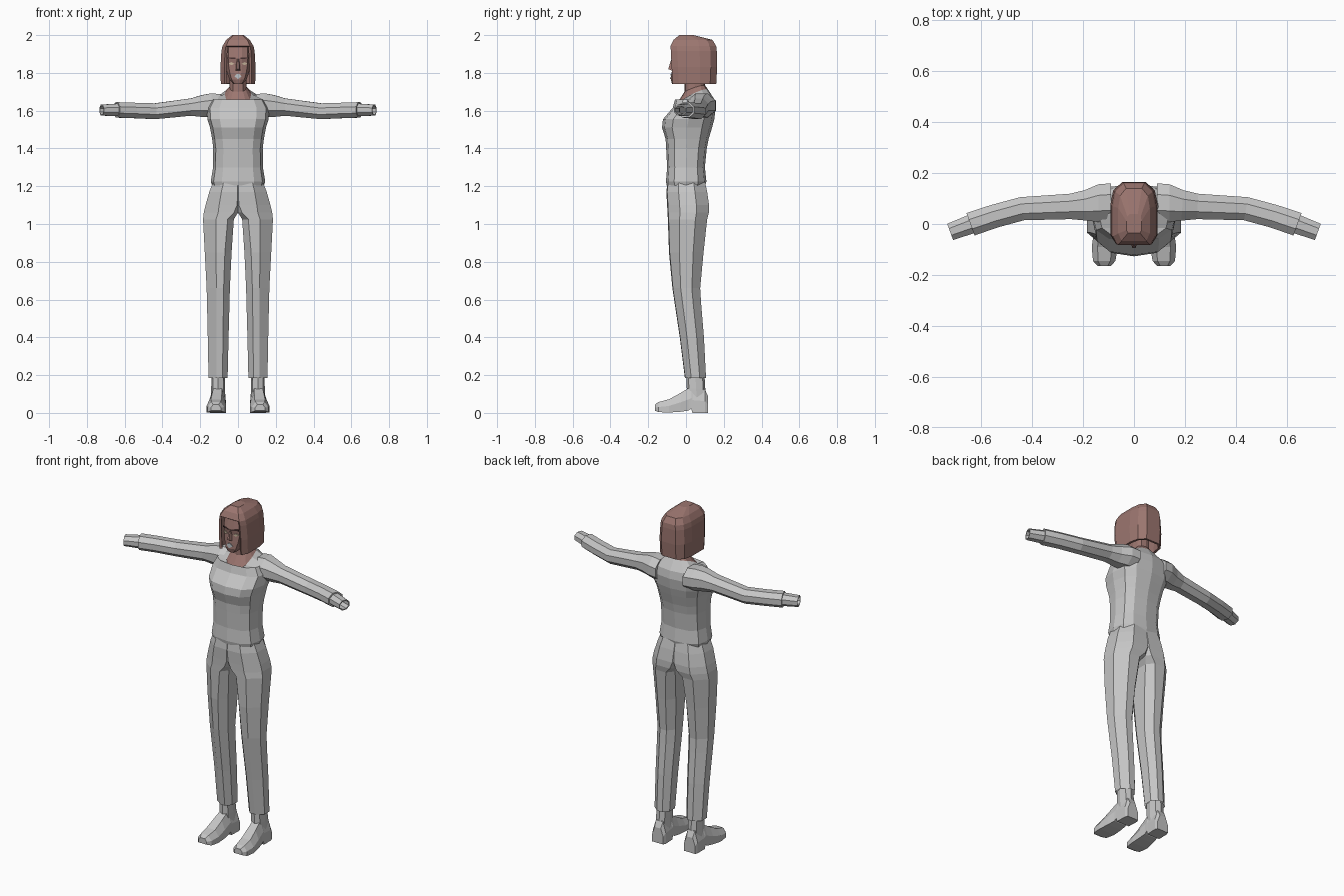
import bpy, bmesh, math
from mathutils import Vector

if "Cube" in bpy.data.objects:
    bpy.data.objects.remove(bpy.data.objects["Cube"])


def material(name, rgb):
    m = bpy.data.materials.new(name)
    m.diffuse_color = (*rgb, 1)
    m.use_nodes = True
    m.node_tree.nodes["Principled BSDF"].inputs["Base Color"].default_value = m.diffuse_color
    return m


GREY = material("cloth grey", (0.56, 0.56, 0.56))
BROWN = material("warm brown", (0.33, 0.18, 0.16))
DARK = material("dark brown", (0.06, 0.03, 0.03))
CREAM = material("eye cream", (0.62, 0.5, 0.36))
PALE = material("lip grey", (0.5, 0.54, 0.56))


def loft(name, rings, mat, cap=(True, True), skip=None, mirror=False):
    """Skin a list of equal-length rings; skip(face centre) removes faces."""
    bm = bmesh.new()
    vs = [[bm.verts.new(p) for p in r] for r in rings]
    n = len(rings[0])
    for a, b in zip(vs, vs[1:]):
        for i in range(n):
            j = (i + 1) % n
            bm.faces.new((a[i], a[j], b[j], b[i]))
    if cap[0]:
        bm.faces.new(vs[0][::-1])
    if cap[1]:
        bm.faces.new(vs[-1])
    bmesh.ops.recalc_face_normals(bm, faces=bm.faces)
    if skip:
        gone = [f for f in bm.faces if skip(f)]
        bmesh.ops.delete(bm, geom=gone, context='FACES')
    me = bpy.data.meshes.new(name)
    bm.to_mesh(me)
    bm.free()
    me.materials.append(mat)
    ob = bpy.data.objects.new(name, me)
    bpy.context.collection.objects.link(ob)
    if mirror:
        ob.modifiers.new("mirror", 'MIRROR')
    return ob


def spow(v, e):
    return math.copysign(abs(v) ** e, v)


def oval(z, hw, yf, yb, zf=None, n=12, cx=0, e=0.75):
    """Rounded horizontal ring; zf tilts the front edge to another height."""
    pts = []
    for k in range(n):
        t = 2 * math.pi * k / n
        y = (yf + yb) / 2 + (yb - yf) / 2 * spow(math.sin(t), e)
        f = (yb - y) / (yb - yf)
        pts.append((cx + hw * spow(math.cos(t), e), y,
                    z if zf is None else z + (zf - z) * f ** 1.6))
    return pts


def shaped(half, z, hw, yf, yb):
    """Horizontal ring from a normalised half outline, mirrored in x."""
    full = half + [(-x, y) for x, y in reversed(half)]
    return [(x * hw, (yf + yb) / 2 + y * (yb - yf) / 2, z) for x, y in full]


# sweater body, with a collar dipping at the front
collar = oval(1.715, 0.07, -0.05, 0.115, zf=1.635)
body = [(1.205, .138, -.102, .102), (1.225, .144, -.106, .108),
        (1.30, .132, -.10, .10), (1.40, .131, -.105, .11),
        (1.45, .137, -.108, .12), (1.51, .148, -.127, .138),
        (1.555, .162, -.122, .15), (1.615, .165, -.07, .157),
        (1.66, .14, -.058, .15)]
loft("sweater_body", [oval(*r) for r in body] + [collar], GREY, (True, False))

# neck rising out of the collar
loft("neck", [collar, oval(1.735, .045, -.008, .1, zf=1.70),
              oval(1.82, .045, -.01, .1)], BROWN, (False, True))


# sleeves and open cuffs
def arm_ring(x, y, z, ry, rz, yaw, n=8):
    a = math.radians(yaw)
    out = []
    for k in range(n):
        t = 2 * math.pi * (k + .5) / n
        d = ry * 1.08 * math.cos(t)
        out.append((x - d * math.sin(a), y + d * math.cos(a),
                    z + rz * 1.08 * math.sin(t)))
    return out


sleeve = [(.09, .085, 1.625, .075, .062, 0), (.14, .082, 1.628, .074, .064, 0),
          (.19, .073, 1.625, .06, .058, -4), (.25, .069, 1.619, .05, .046, -2),
          (.44, .06, 1.597, .046, .042, -10), (.55, .03, 1.601, .046, .041, -18),
          (.642, -.001, 1.604, .047, .041, -20), (.642, -.001, 1.604, .036, .033, -20)]
loft("sleeve", [arm_ring(*r) for r in sleeve], GREY, (True, False), mirror=True)
cuff = [(.63, .003, 1.604, .038, .034, -20), (.722, -.031, 1.603, .034, .029, -20),
        (.722, -.031, 1.603, .028, .023, -20), (.66, -.008, 1.603, .028, .023, -20)]
loft("cuff", [arm_ring(*r) for r in cuff], GREY, (False, False), mirror=True)


# trousers: one half, joined at the centre line and mirrored
def leg_ring(z, xi, xo, yf, yb, ci):
    w, d, co = xo - xi, yb - yf, .3
    return [(xi, yf + ci * d, z), (xi + ci * w, yf, z), (xo - .42 * w, yf + .02 * d, z),
            (xo, yf + co * d, z), (xo, yb - co * d, z), (xo - .38 * w, yb, z),
            (xi + ci * w, yb, z), (xi, yb - ci * d, z)]


leg = [(1.225, 0, .13, -.098, .1, .01), (1.17, 0, .152, -.104, .112, .01),
       (1.10, 0, .172, -.1, .122, .03), (1.06, 0, .181, -.098, .121, .12),
       (1.025, .022, .185, -.096, .112, .2), (.85, .034, .176, -.09, .093, .25),
       (.66, .043, .166, -.072, .075, .27), (.58, .045, .164, -.06, .08, .27),
       (.40, .05, .16, -.033, .095, .27), (.185, .055, .156, -.006, .106, .27)]
loft("trousers", [leg_ring(*r) for r in leg], GREY, (False, False), mirror=True,
     skip=lambda f: all(abs(v.co.x) < 1e-4 for v in f.verts))


# boots: foot lofted from toe to heel, plus an ankle shaft
def foot_ring(y, cx, hw, z0, z1):
    h = z1 - z0
    return [(cx - hw, y, z0), (cx + hw, y, z0), (cx + hw, y, z0 + .5 * h),
            (cx + .55 * hw, y, z1), (cx - .55 * hw, y, z1), (cx - hw, y, z0 + .5 * h)]


foot = [(-.165, .117, .026, .012, .044), (-.145, .117, .044, .004, .058),
        (-.09, .115, .051, .002, .072), (-.03, .111, .046, .006, .105),
        (.012, .108, .041, .012, .13), (.028, .107, .041, .022, .135),
        (.034, .107, .041, 0, .135), (.1, .105, .042, 0, .125),
        (.116, .105, .036, 0, .09)]
loft("boot_foot", [foot_ring(*r) for r in foot], GREY, mirror=True)
shaft = [(.07, .038, .01, .106), (.13, .037, .004, .102), (.2, .035, .002, .098)]
loft("boot_shaft", [oval(*r, n=8, cx=.105) for r in shaft], GREY, mirror=True)

# head with a narrow chin
HEAD = [(.3, -1), (.75, -.85), (1, -.3), (.9, .5), (.45, 1)]
head = [(1.742, .026, -.074, .0), (1.765, .045, -.08, .06), (1.80, .058, -.076, .09),
        (1.845, .068, -.07, .1), (1.88, .069, -.075, .11), (1.94, .066, -.062, .11),
        (1.97, .045, -.035, .08)]
loft("head", [shaped(HEAD, *r) for r in head], BROWN)

# nose wedge
loft("nose", [[(-.014, -.07, 1.81), (.014, -.07, 1.81), (.006, -.094, 1.82), (-.006, -.094, 1.82)],
              [(-.006, -.068, 1.875), (.006, -.068, 1.875), (.003, -.077, 1.875),
               (-.003, -.077, 1.875)]], BROWN)


# thin painted face details
def plate(name, pts, mat, mirror=False):
    back = [(x, y + .006, z) for x, y, z in pts]
    loft(name, [pts, back], mat, mirror=mirror)


plate("eye", [(.019, -.074, 1.848), (.034, -.071, 1.84), (.051, -.065, 1.85),
              (.034, -.072, 1.857)], CREAM, True)
plate("eyebrow", [(.012, -.077, 1.872), (.052, -.068, 1.876), (.05, -.068, 1.883),
                  (.012, -.077, 1.88)], DARK, True)
plate("lips", [(-.02, -.08, 1.782), (0, -.084, 1.768), (.02, -.08, 1.782),
               (.007, -.082, 1.795), (-.007, -.082, 1.795)], PALE)

# bobbed hair shell, open around the face
HAIR = [(.78, -1), (1, -.72), (1, .25), (.88, .72), (.5, 1)]
hair = [(1.742, .091, -.07, .16), (1.83, .093, -.076, .165), (1.915, .088, -.08, .163),
        (1.942, .082, -.082, .16), (1.975, .062, -.066, .14), (2.0, .03, -.035, .04)]
bob = loft("hair", [shaped(HAIR, *r) for r in hair], BROWN, (False, True),
           skip=lambda f: f.normal.y < -.9 and f.calc_center_median().z < 1.94
           and abs(f.calc_center_median().x) < .01)
thick = bob.modifiers.new("thickness", 'SOLIDIFY')
thick.thickness = .014
thick.offset = -1
